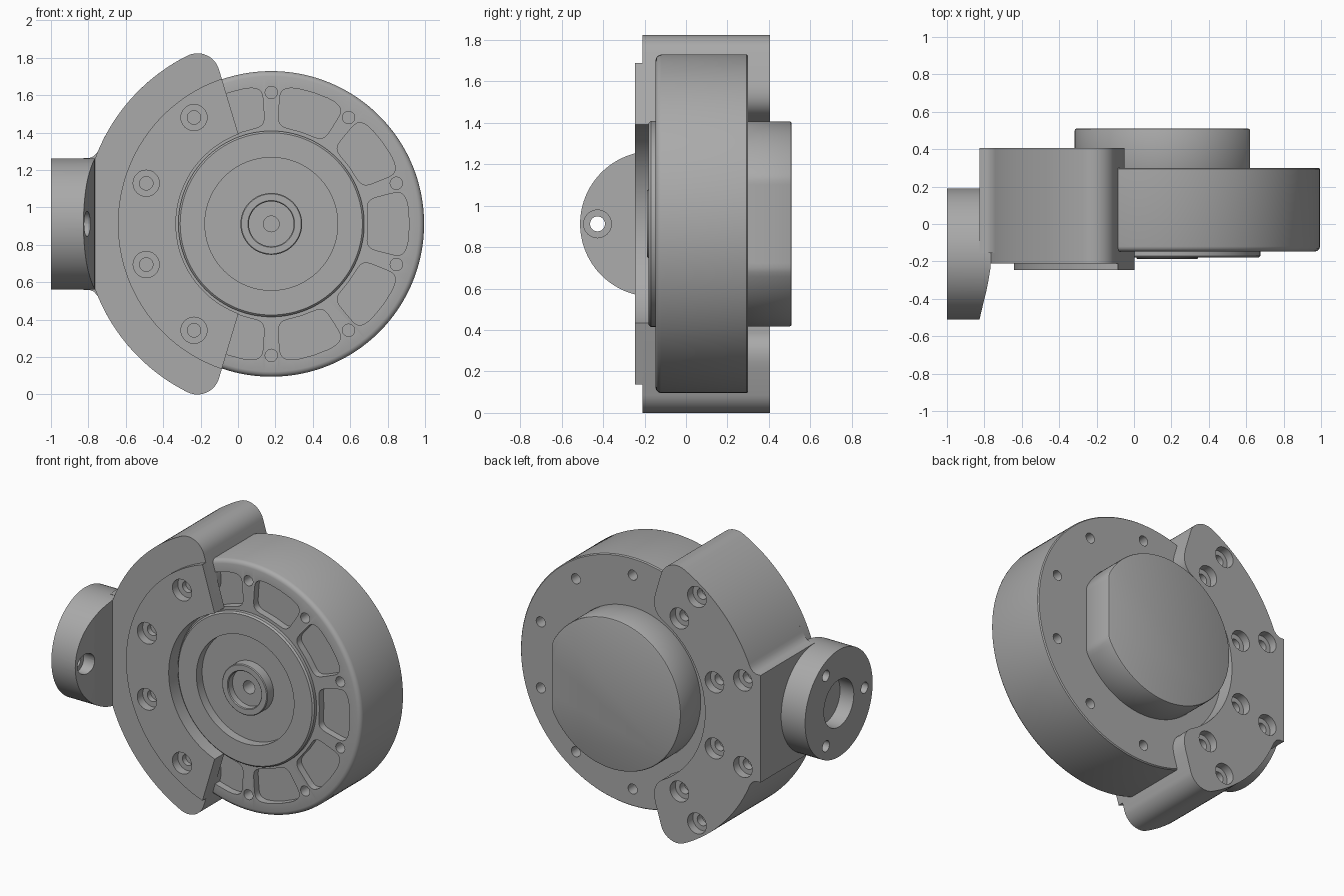
import bpy, bmesh, math
from mathutils import Vector

if "Cube" in bpy.data.objects:
    bpy.data.objects.remove(bpy.data.objects["Cube"])

CX, CZ = 0.178, 0.912            # disc axis
R = math.radians
mat = bpy.data.materials.new("machined grey")
mat.diffuse_color = (0.40, 0.40, 0.40, 1)
mat.use_nodes = True
mat.node_tree.nodes["Principled BSDF"].inputs["Base Color"].default_value = mat.diffuse_color


def polar(r, deg):
    return Vector((r * math.cos(R(deg)), r * math.sin(R(deg))))


def arc(r, a0, a1, n=24, c=Vector((0, 0))):
    return [c + polar(r, a0 + (a1 - a0) * i / n) for i in range(n + 1)]


def finish(bm, name):
    bmesh.ops.remove_doubles(bm, verts=bm.verts, dist=1e-5)
    bmesh.ops.recalc_face_normals(bm, faces=bm.faces)
    me = bpy.data.meshes.new(name)
    bm.to_mesh(me)
    bm.free()
    ob = bpy.data.objects.new(name, me)
    bpy.context.collection.objects.link(ob)
    me.materials.append(mat)
    return ob


def add_prism(bm, pts, y0, y1):
    # outline in x/z around the disc axis, extruded along y
    f = bm.faces.new([bm.verts.new((CX + x, y0, CZ + z)) for x, z in pts])
    g = bmesh.ops.extrude_face_region(bm, geom=[f])["geom"]
    bmesh.ops.translate(bm, vec=(0, y1 - y0, 0),
                        verts=[v for v in g if isinstance(v, bmesh.types.BMVert)])


def prism(name, pts, y0, y1):
    bm = bmesh.new()
    add_prism(bm, pts, y0, y1)
    return finish(bm, name)


def prisms(name, parts):
    bm = bmesh.new()
    for p in parts:
        add_prism(bm, *p)
    return finish(bm, name)


def circle(c, r, n=32):
    return arc(r, 0, 360 - 360 / n, n - 1, c)


def lathe(name, prof, n=128):
    # profile of (radius, y) spun around the disc axis
    bm = bmesh.new()
    rings = [[bm.verts.new((CX + r * math.cos(2 * math.pi * i / n), y,
                            CZ + r * math.sin(2 * math.pi * i / n))) for i in range(n)]
             if r > 0 else [bm.verts.new((CX, y, CZ))] * n for r, y in prof]
    for a, b in zip(rings, rings[1:]):
        for i in range(n):
            j = (i + 1) % n
            bm.faces.new(list(dict.fromkeys((a[i], a[j], b[j], b[i]))))
    return finish(bm, name)


def x_cylinder(name, y, z, r, x0, x1, n=64):
    bpy.ops.mesh.primitive_cylinder_add(vertices=n, radius=r, depth=x1 - x0,
                                        location=((x0 + x1) / 2, y, z),
                                        rotation=(0, math.pi / 2, 0))
    ob = bpy.context.object
    ob.name = name
    ob.data.materials.append(mat)
    return ob


def apply(ob, mod):
    bpy.context.view_layer.objects.active = ob
    bpy.ops.object.modifier_apply(modifier=mod.name)


def boolean(ob, cutter, op="DIFFERENCE"):
    m = ob.modifiers.new("cut", "BOOLEAN")
    m.object, m.operation, m.solver = cutter, op, "EXACT"
    apply(ob, m)
    bpy.data.objects.remove(cutter)


# disc with hub ring, recess and centre boss
disc = lathe("disc", [(0, -.03), (.042, -.03), (.042, -.14), (.12, -.14), (.12, -.182),
                      (.125, -.187), (.16, -.187), (.165, -.182), (.165, -.12), (.355, -.12),
                      (.355, -.18), (.487, -.18), (.497, -.17), (.497, -.147), (.79, -.147),
                      (.803, -.143), (.813, -.133), (.817, -.12), (.817, .293), (.811, .30),
                      (0, .30)])

# pockets and small holes in the disc
cuts = []
for k in range(10):
    pocket = []
    for i in range(48):
        t = 2 * math.pi * i / 48
        c, s = math.cos(t), math.sin(t)
        u = math.copysign(abs(c) ** .4, c)
        v = math.copysign(abs(s) ** .4, s)
        pocket.append(polar(.627 + .11 * v, 36 * k + 14.2 * u))
    cuts.append((pocket, -.3, -.10))
    hole = circle(polar(.703, 18 + 36 * k), .033, 24)
    cuts += [(hole, -.3, -.07), (hole, .2, .5)]
boolean(disc, prisms("disc_cutter", cuts))

# rear housing with one flat side
housing = prism("rear_housing", [(min(p.x, .443), p.y) for p in circle(Vector((0, 0)), .495, 128)],
                .28, .51)
bev = housing.modifiers.new("bevel", "BEVEL")
bev.width, bev.segments, bev.limit_method, bev.angle_limit = .01, 2, "ANGLE", R(40)
apply(housing, bev)

# clamp outline: inner arc, straight end, round tip, outer arc
TILT, TIP = 16.7, .12
C = polar(.885, 116.5)
T = C + polar(TIP, TILT)
D = polar(1, TILT - 90)


def line_at(r):
    b = T.dot(D)
    return T + D * (-b - math.sqrt(b * b - T.length_squared + r * r))


def mirrored(up):
    return up + [Vector((p.x, -p.y)) for p in reversed(up) if abs(p.y) > 1e-6]


def clamp_outline(rin, rounded=False, block=False):
    P = line_at(rin)
    end = math.degrees(math.atan2(P.y, P.x))
    up = arc(rin, 180, end + (11 if rounded else 0))
    if rounded:
        a, b = up[-1], P.lerp(T, .5)
        up += [a * (1 - t) ** 2 + P * 2 * t * (1 - t) + b * t * t
               for t in [i / 8 for i in range(1, 9)]]
    up += arc(TIP, TILT, 116.5, 16, C)
    up += arc(1.005, 116.5, 157.5 if block else 180, 32)[1:]
    if block:
        up += [Vector(p) for p in ((-.948, .363), (-.97, .353), (-1.004, .352))]
    return mirrored(up)


front = prism("clamp_front_plate", clamp_outline(.51), -.21, -.145)
rear = prism("clamp_body", clamp_outline(.6, True, True), -.155, .405)
P = line_at(.51)
Q = line_at(.82)
angle = lambda p: math.degrees(math.atan2(p.y, p.x))
face = prism("clamp_raised_face",
             mirrored(arc(.51, 180, angle(P)) + arc(.82, angle(Q), 180, 40)), -.246, -.205)

# counterbored bolt holes in the clamp
fronts, backs = [], []
for a in (126, 162, 198, 234):
    c = polar(.703, a)
    fronts += [(circle(c, .07), -.4, -.19)]
    backs += [(circle(c, .068), .35, .6), (circle(polar(.92, a), .068), .35, .6)]
boolean(face, prisms("face_cutter", [(p, -.4, -.1) for p, _, _ in fronts]))
boolean(front, prisms("front_cutter", fronts))
boolean(front, prisms("bolt_cutter", [(circle(polar(.703, a), .036), -.4, -.1)
                                      for a in (126, 162, 198, 234)]))
boolean(rear, prisms("back_cutter", backs))
boolean(rear, prisms("back_bolt_cutter", [(circle(polar(r, a), .036), .3, .6)
                                          for r in (.703, .92) for a in (126, 162, 198, 234)]))

# round mounting arm with a curved inner face
AY = -.16
arm = x_cylinder("mounting_arm", AY, CZ, .351, -1, -.7, 96)
bm = bmesh.new()
top = [(-1.1, -.6), (-.835, -.56), (-.826, -.51), (-.807, -.43), (-.79, -.36), (-.778, -.3),
       (-.768, -.24), (-.765, -.2), (-.765, 0), (-.8, .05), (-.8, .3), (-1.1, .3)]
f = bm.faces.new([bm.verts.new((x, y, .3)) for x, y in top])
g = bmesh.ops.extrude_face_region(bm, geom=[f])["geom"]
bmesh.ops.translate(bm, vec=(0, 0, 1.2), verts=[v for v in g if isinstance(v, bmesh.types.BMVert)])
boolean(arm, finish(bm, "arm_shape"), "INTERSECT")
boolean(arm, x_cylinder("arm_bore", AY, CZ, .155, -1.1, -.9))
for a in (180, 60, -60):
    p = polar(.267, a)
    boolean(arm, x_cylinder("arm_hole", AY + p.x, CZ + p.y, .036, -1.1, -.7 if a == 180 else -.9, 32))
boolean(arm, x_cylinder("arm_counterbore", AY - .267, CZ, .067, -.87, -.6, 32))

# smooth shading with sharp edges kept
for ob in bpy.context.collection.objects:
    ob.select_set(True)
    bpy.context.view_layer.objects.active = ob
bpy.ops.object.shade_smooth_by_angle(angle=R(30))
